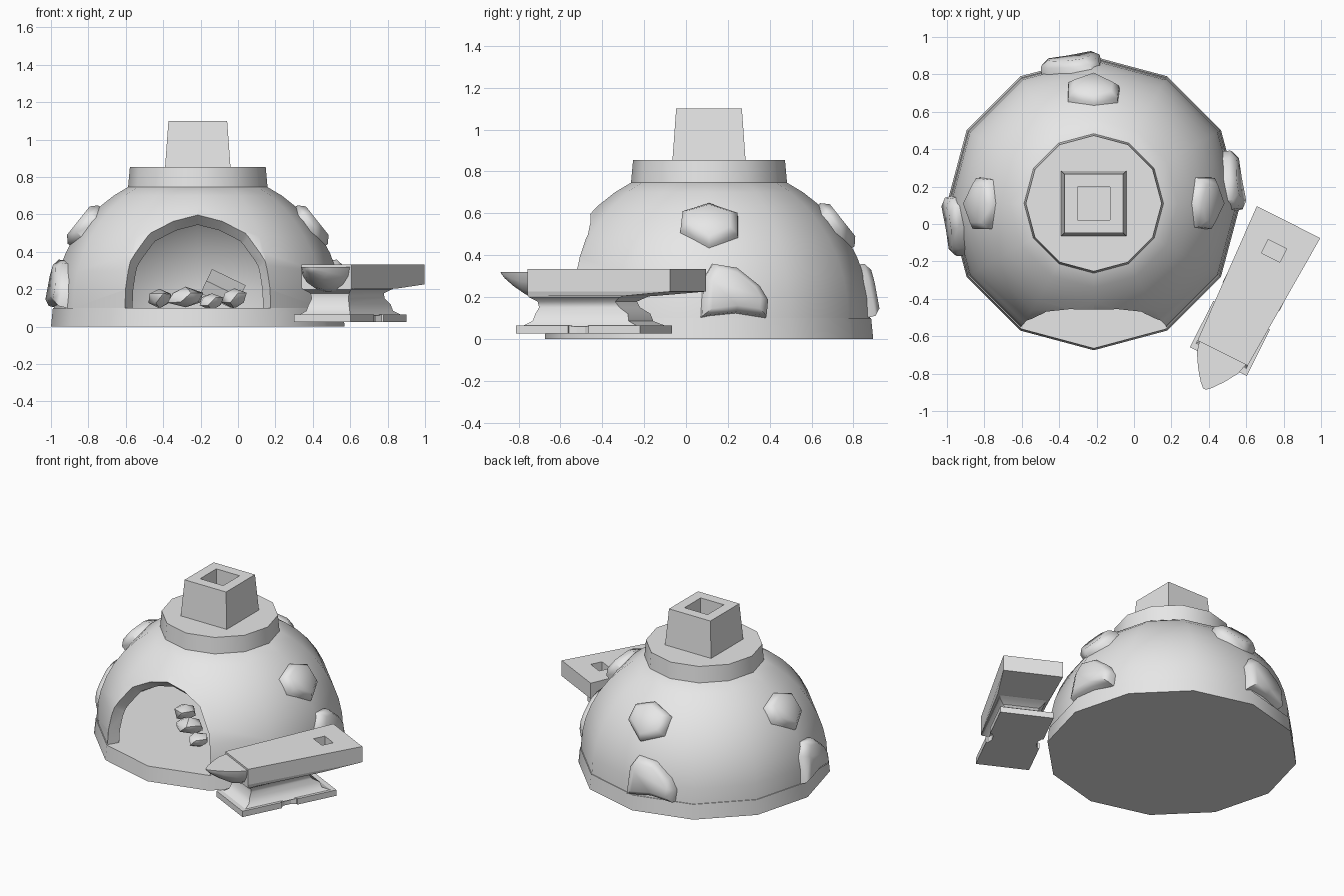
import bpy
import bmesh
import random
from math import sin, cos, pi, sqrt, atan2, radians
from mathutils import Vector, Matrix

random.seed(4)
if "Cube" in bpy.data.objects:
    bpy.data.objects.remove(bpy.data.objects["Cube"], do_unlink=True)

stone_grey = bpy.data.materials.new("plain grey")
stone_grey.use_nodes = True
stone_grey.diffuse_color = (0.8, 0.8, 0.8, 1)
stone_grey.node_tree.nodes["Principled BSDF"].inputs["Base Color"].default_value = (0.8, 0.8, 0.8, 1)

CENTRE = Vector((-0.215, 0.11, 0))
FLOOR = 0.1          # top of the hearth slab
DOME_R, DOME_H, WALL = 0.77, 0.74, 0.08


def make_object(name, bm, matrix=Matrix()):
    bmesh.ops.recalc_face_normals(bm, faces=bm.faces)
    mesh = bpy.data.meshes.new(name)
    bm.to_mesh(mesh)
    bm.free()
    mesh.materials.append(stone_grey)
    ob = bpy.data.objects.new(name, mesh)
    ob.matrix_world = matrix
    bpy.context.collection.objects.link(ob)
    return ob


def loft(name, rings, matrix=Matrix()):
    """Skin a stack of equal-length rings and cap both ends."""
    bm = bmesh.new()
    loops = [[bm.verts.new(p) for p in ring] for ring in rings]
    n = len(loops[0])
    for a, b in zip(loops, loops[1:]):
        for i in range(n):
            j = (i + 1) % n
            bm.faces.new((a[i], a[j], b[j], b[i]))
    bm.faces.new(loops[0][::-1])
    bm.faces.new(loops[-1])
    return make_object(name, bm, matrix)


def polygon(r, z, n=12, turn=0.0):
    return [(r * cos(turn + 2 * pi * i / n), r * sin(turn + 2 * pi * i / n), z) for i in range(n)]


def activate(ob):
    bpy.ops.object.select_all(action='DESELECT')
    ob.select_set(True)
    bpy.context.view_layer.objects.active = ob


def cut(ob, cutter):
    mod = ob.modifiers.new("cut", 'BOOLEAN')
    mod.object, mod.operation, mod.solver = cutter, 'DIFFERENCE', 'EXACT'
    activate(ob)
    bpy.ops.object.modifier_apply(modifier=mod.name)
    bpy.data.objects.remove(cutter, do_unlink=True)


def smooth(ob, angle=38):
    activate(ob)
    bpy.ops.object.shade_smooth_by_angle(angle=radians(angle))


here = Matrix.Translation(CENTRE)

# Hearth slab and collar
smooth(loft("hearth_slab", [polygon(0.785, 0), polygon(0.775, FLOOR)], here))
smooth(loft("collar", [polygon(0.373, 0.745), polygon(0.363, 0.855)], here))

# Square chimney with a recessed flue
root2 = sqrt(2)
loft("chimney", [polygon(half * root2, z, 4, pi / 4) for half, z in
                 ((0.175, 0.85), (0.157, 1.1), (0.088, 1.1), (0.088, 0.98))], here)


# Hollow dome
def dome_rings(r, h, top):
    rings = []
    for i in range(9):
        a = top * i / 8
        rings.append(polygon(r * cos(a), FLOOR + h * sin(a)))
    return rings


outer = dome_rings(DOME_R, DOME_H, radians(62))
inner = dome_rings(DOME_R - WALL, DOME_H - WALL, radians(62))
dome = loft("dome", outer[::-1] + inner, here)

# Arched mouth, its sides converging on the dome's middle
half_arch = [(0.585, -0.08), (0.59, 0.15), (0.575, 0.4), (0.44, 0.69), (0.23, 0.82)]
arch = half_arch + [(0, 0.875)] + [(-x, z) for x, z in reversed(half_arch)]
mouth = loft("mouth_cutter", [[(x * d, -d, FLOOR + z * d) for x, z in arch] for d in (0.3, 1.2)], here)
cut(dome, mouth)
smooth(dome)


# Stones set into the dome
def dome_stone(name, angle, z, outline):
    lift = (z - FLOOR) / DOME_H
    r = DOME_R * sqrt(1 - lift * lift)
    out = Vector((cos(angle), sin(angle), 0))
    side = Vector((-sin(angle), cos(angle), 0))
    normal = (out * (r / DOME_R ** 2) + Vector((0, 0, lift / DOME_H))).normalized()
    up = normal.cross(side)
    spot = CENTRE + out * r + Vector((0, 0, z))
    rings = []
    for scale, height in ((1.0, -0.07), (0.97, 0.0), (0.72, 0.032)):
        rings.append([spot + (side * u + up * v) * scale + normal * height for u, v in outline])
    smooth(loft(name, rings), 60)


upper_outline = [(-0.14, -0.03), (-0.13, 0.08), (0, 0.13), (0.14, 0.07), (0.14, -0.06), (0, -0.14)]
lower_outline = [(-0.17, -0.12), (-0.16, 0.06), (-0.11, 0.14), (0.01, 0.12),
                 (0.12, 0.03), (0.16, -0.04), (0.15, -0.12), (0, -0.1)]
for i, side_name in enumerate(("left", "back", "right")):
    quarter = i * pi / 2
    dome_stone("upper_stone_" + side_name, quarter, 0.55, upper_outline)
    dome_stone("lower_stone_" + side_name, quarter + 0.17, 0.225, lower_outline)

# Coals on the hearth
coals = [((-0.42, 0.03, 0.15), (0.07, 0.08, 0.055)), ((-0.28, -0.13, 0.155), (0.1, 0.08, 0.055)),
         ((-0.14, -0.23, 0.135), (0.07, 0.07, 0.045)), ((-0.02, -0.1, 0.155), (0.07, 0.08, 0.055))]
for i, (spot, size) in enumerate(coals):
    bm = bmesh.new()
    bmesh.ops.create_icosphere(bm, subdivisions=1, radius=1)
    for v in bm.verts:
        v.co *= random.uniform(0.9, 1.1)
    smooth(make_object(f"coal_{i + 1}", bm, Matrix.LocRotScale(Vector(spot), None, Vector(size))), 45)
bm = bmesh.new()
bmesh.ops.create_cube(bm, size=1)
tilt = Matrix.Rotation(0.45, 4, 'Y') @ Matrix.Rotation(0.4, 4, 'X')
make_object("coal_slab", bm, Matrix.Translation((-0.08, 0.0, 0.2)) @ tilt @ Matrix.Diagonal((0.2, 0.18, 0.08, 1)))

# Anvil: local x runs toward the horn, local y across
anvil_frame = Matrix.Translation((0.65, -0.34, 0)) @ Matrix.Rotation(atan2(-0.893, -0.45), 4, 'Z')


def block(z, back, front, back_half, front_half):
    return [(back, -back_half, z), (front, -front_half, z), (front, front_half, z), (back, back_half, z)]


foot = loft("anvil_foot", [block(z, -0.22, 0.443, 0.17, 0.17) for z in (0.025, 0.065)], anvil_frame)
for sign in (-1, 1):
    notch = [(0.11 + x, sign * 0.17 + y * 0.5, z) for x, y, z in polygon(0.06, 0, 8, pi / 8)]
    cut(foot, loft("notch_cutter", [[(x, y, z) for x, y, _ in notch] for z in (0, 0.2)], anvil_frame))

waist = loft("anvil_waist", [block(0.06, -0.2, 0.42, 0.155, 0.155), block(0.085, -0.14, 0.375, 0.13, 0.13),
                             block(0.12, -0.13, 0.365, 0.12, 0.12), block(0.15, -0.08, 0.35, 0.11, 0.11),
                             block(0.178, -0.06, 0.355, 0.115, 0.115),
                             block(0.2, -0.1, 0.388, 0.145, 0.145),
                             block(0.226, -0.2, 0.39, 0.15, 0.148)], anvil_frame)
smooth(waist, 45)

body = loft("anvil_body", [block(0.205, -0.13, 0.392, 0.165, 0.15), block(0.226, -0.392, 0.392, 0.19, 0.15),
                           block(0.333, -0.392, 0.392, 0.19, 0.15)], anvil_frame)
cut(body, loft("hardy_cutter", [block(z, -0.26, -0.18, 0.055, 0.055) for z in (0.26, 0.4)], anvil_frame))

# Horn: flat on top, rounded below
horn = []
for reach, scale in ((-0.01, 1), (0.06, 0.87), (0.13, 0.57), (0.19, 0.25), (0.215, 0.06)):
    horn.append([(0.392 + reach, 0.142 * scale * cos(pi * i / 8), 0.32 - 0.135 * scale * sin(pi * i / 8))
                 for i in range(9)])
smooth(loft("anvil_horn", horn, anvil_frame), 45)
